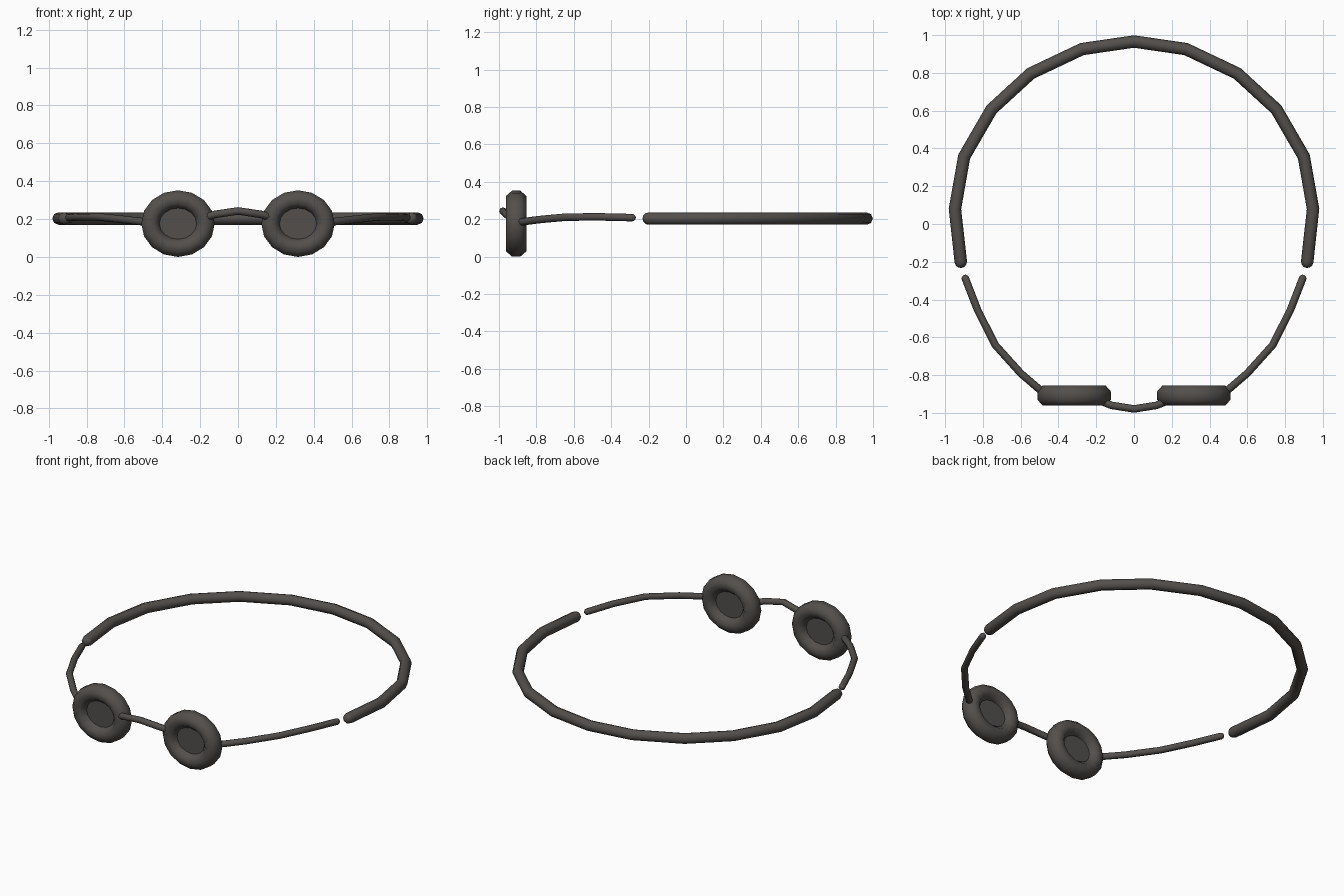
import bpy, bmesh, math
from mathutils import Vector

if "Cube" in bpy.data.objects:
    bpy.data.objects.remove(bpy.data.objects["Cube"])

mat = bpy.data.materials.new("dark_rubber")
mat.diffuse_color = (0.085, 0.078, 0.072, 1)
mat.use_nodes = True
mat.node_tree.nodes["Principled BSDF"].inputs["Base Color"].default_value = mat.diffuse_color


def finish(name, bm):
    bmesh.ops.recalc_face_normals(bm, faces=bm.faces)
    me = bpy.data.meshes.new(name)
    bm.to_mesh(me)
    bm.free()
    me.materials.append(mat)
    ob = bpy.data.objects.new(name, me)
    bpy.context.collection.objects.link(ob)
    bpy.ops.object.select_all(action='DESELECT')
    ob.select_set(True)
    bpy.context.view_layer.objects.active = ob
    bpy.ops.object.shade_smooth_by_angle(angle=math.radians(50))
    return ob


def tube(name, path, r, sides=8):
    """Mitred tube along a path, with rounded ends."""
    pts = [Vector(p) for p in path]
    bm = bmesh.new()
    dirs = [(b - a).normalized() for a, b in zip(pts, pts[1:])]
    tans = [dirs[0]] + [(a + b).normalized() for a, b in zip(dirs, dirs[1:])] + [dirs[-1]]
    # (centre, tangent, radius) of each cross-section
    secs = [(p, t, r) for p, t in zip(pts, tans)]
    caps = [math.radians(a) for a in (30, 60)]
    start = [(pts[0] - tans[0] * r * math.sin(a), tans[0], r * math.cos(a)) for a in reversed(caps)]
    end = [(pts[-1] + tans[-1] * r * math.sin(a), tans[-1], r * math.cos(a)) for a in caps]
    rings = []
    for c, t, rad in start + secs + end:
        side = t.cross(Vector((0, 0, 1))).normalized()
        up = side.cross(t)
        angs = [2 * math.pi * k / sides for k in range(sides)]
        rings.append([bm.verts.new(c + rad * (side * math.cos(a) + up * math.sin(a))) for a in angs])
    for A, B in zip(rings, rings[1:]):
        for k in range(sides):
            j = (k + 1) % sides
            bm.faces.new((A[k], A[j], B[j], B[k]))
    for ring, tip in ((rings[0], pts[0] - tans[0] * r), (rings[-1], pts[-1] + tans[-1] * r)):
        v = bm.verts.new(tip)
        for k in range(sides):
            bm.faces.new((ring[k], ring[(k + 1) % sides], v))
    return finish(name, bm)


def mirrored(half):
    """Complete a path that ends on x = 0."""
    return half + [(-x, y, z) for x, y, z in reversed(half[:-1])]


# Thick band around the back of the head
tube("back_band", mirrored([
    (0.917, -0.2, 0.203), (0.948, 0.08, 0.203), (0.899, 0.357, 0.203), (0.754, 0.607, 0.203),
    (0.547, 0.797, 0.203), (0.275, 0.926, 0.203), (0, 0.966, 0.203)]), 0.033)

# Nose bridge
tube("nose_bridge", mirrored([
    (0.18, -0.935, 0.207), (0.12, -0.96, 0.225), (0, -0.979, 0.243)]), 0.02)

CX, CY, CZ = 0.317, -0.908, 0.176
N, M = 16, 8
for s, label in ((-1, "left"), (1, "right")):
    # Thin side strap
    tube(label + "_strap", [(s * x, y, z) for x, y, z in (
        (0.893, -0.288, 0.208), (0.828, -0.455, 0.212), (0.735, -0.64, 0.211),
        (0.6, -0.79, 0.197), (0.47, -0.902, 0.182))], 0.02)

    # Oval eyepiece ring with an octagonal section
    bm = bmesh.new()
    grid = []
    for i in range(N):
        a = 2 * math.pi * i / N
        row = []
        for k in range(M):
            b = 2 * math.pi * (k + 0.5) / M
            q = 1 / math.cos(math.pi / M)
            rx = 0.146 + 0.048 * q * math.cos(b)
            rz = 0.129 + 0.047 * q * math.cos(b)
            row.append(bm.verts.new((s * CX + rx * math.cos(a),
                                     CY + 0.054 * q * math.sin(b),
                                     CZ + rz * math.sin(a))))
        grid.append(row)
    for i in range(N):
        A, B = grid[i], grid[(i + 1) % N]
        for k in range(M):
            j = (k + 1) % M
            bm.faces.new((A[k], A[j], B[j], B[k]))
    finish(label + "_eyepiece", bm)

    # Flat lens filling the ring
    bm = bmesh.new()
    front, back = ([bm.verts.new((s * CX + 0.108 * math.cos(2 * math.pi * i / N), CY + d,
                                  CZ + 0.09 * math.sin(2 * math.pi * i / N))) for i in range(N)]
                   for d in (-0.015, 0.015))
    bm.faces.new(front)
    bm.faces.new(back)
    for i in range(N):
        j = (i + 1) % N
        bm.faces.new((front[i], front[j], back[j], back[i]))
    finish(label + "_lens", bm)
